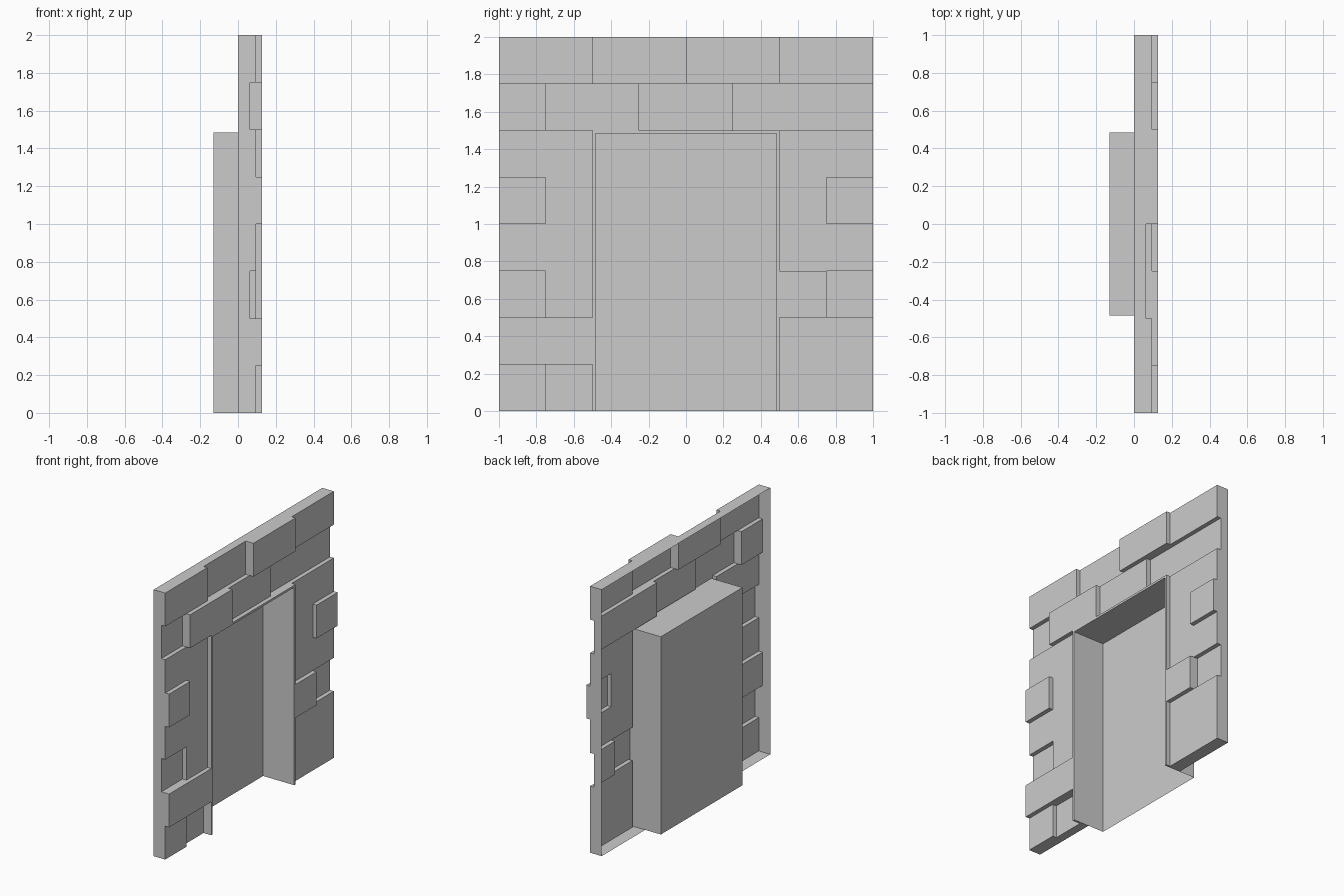
import bpy, bmesh
from mathutils import Vector

if "Cube" in bpy.data.objects:
    bpy.data.objects.remove(bpy.data.objects["Cube"])

LOW, MID, HIGH = 0.064, 0.096, 0.128   # brick face depths
BACK = -0.13                           # back of the doorway recess
W, TOP = 0.484, 1.484                  # doorway half width and height

# Bricks: y0, y1, z0, z1, depth (later ones paint over earlier ones)
BRICKS = [
    (-1, 1, 0, 2, MID),
    (-0.5, 0, 1.75, 2, LOW), (0, 0.5, 1.75, 2, HIGH),
    (-1, -0.75, 1.5, 1.75, LOW), (-0.75, -0.25, 1.5, 1.75, HIGH),
    (0.25, 1, 1.5, 1.75, LOW),
    (-1, -0.75, 1, 1.25, HIGH), (-1, -0.75, 0.5, 0.75, LOW),
    (-1, -0.5, 0.25, 0.5, HIGH), (-0.75, -0.5, 0, 0.25, LOW),
    (0.75, 1, 1, 1.25, HIGH), (0.5, 0.75, 0.5, 0.75, HIGH),
    (0.75, 1, 0.5, 0.75, LOW),
    (-0.5, 0.5, 0, 1.5, HIGH),         # thin door frame
]


def depth(y, z):
    """Brick depth at a point; 0 outside the wall, None in the doorway."""
    if abs(y) < W and z < TOP:
        return None
    d = 0.0
    for y0, y1, z0, z1, x in BRICKS:
        if y0 < y < y1 and z0 < z < z1:
            d = x
    return d


def quad(bm, pts, normal):
    f = bm.faces.new([bm.verts.new(p) for p in pts])
    f.normal_update()
    if f.normal.dot(Vector(normal)) < 0:
        f.normal_flip()


def finish(bm, name):
    bmesh.ops.remove_doubles(bm, verts=bm.verts, dist=1e-5)
    me = bpy.data.meshes.new(name)
    bm.to_mesh(me)
    bm.free()
    bpy.context.collection.objects.link(bpy.data.objects.new(name, me))


# Brick wall: front faces plus the step between neighbouring cells, open behind
ys = sorted([i / 4 - 1 for i in range(9)] + [-W, W])
zs = sorted([i / 4 for i in range(9)] + [TOP])
bm = bmesh.new()
for a, b in zip(ys, ys[1:]):
    for c, d in zip(zs, zs[1:]):
        my, mz = (a + b) / 2, (c + d) / 2
        x = depth(my, mz)
        if x is None:
            continue
        quad(bm, [(x, a, c), (x, b, c), (x, b, d), (x, a, d)], (1, 0, 0))
        sides = [
            (depth(a - 0.005, mz), (a, c), (a, d), (0, -1, 0)),
            (depth(b + 0.005, mz), (b, c), (b, d), (0, 1, 0)),
            (depth(my, c - 0.005) if c > 0 else 0.0, (a, c), (b, c), (0, 0, -1)),
            (depth(my, d + 0.005), (a, d), (b, d), (0, 0, 1)),
        ]
        for n, p, q, nrm in sides:
            if n is not None and n < x - 1e-6:
                quad(bm, [(n, *p), (n, *q), (x, *q), (x, *p)], nrm)
finish(bm, "brick_wall")

# Doorway recess: back, two sides and ceiling, no floor
bm = bmesh.new()
quad(bm, [(BACK, -W, 0), (BACK, W, 0), (BACK, W, TOP), (BACK, -W, TOP)], (1, 0, 0))
for s in (-1, 1):
    y = s * W
    quad(bm, [(BACK, y, 0), (HIGH, y, 0), (HIGH, y, TOP), (BACK, y, TOP)], (0, -s, 0))
quad(bm, [(BACK, -W, TOP), (BACK, W, TOP), (HIGH, W, TOP), (HIGH, -W, TOP)], (0, 0, -1))
finish(bm, "doorway_recess")
